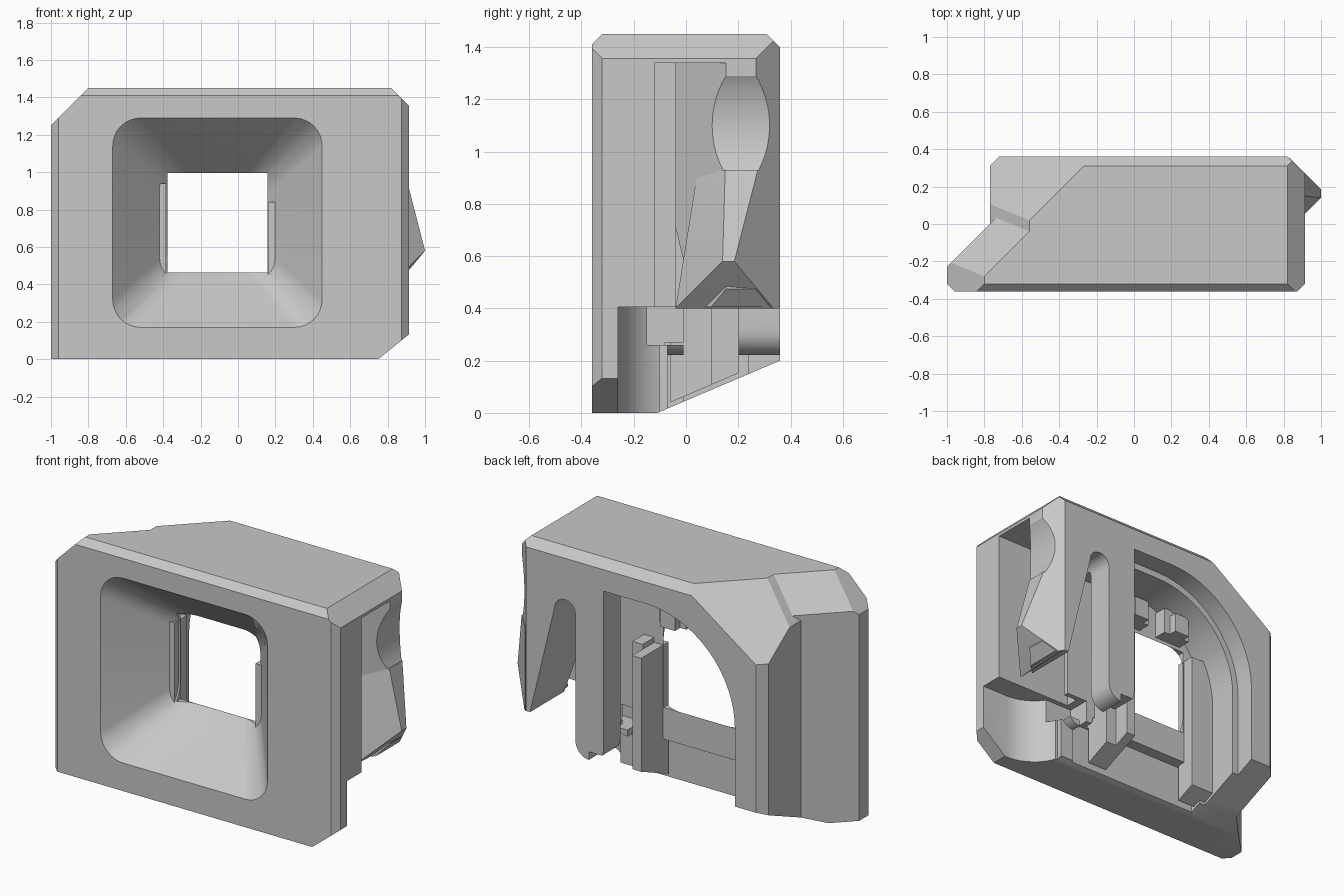
import bpy, bmesh, math

cube = bpy.data.objects.get("Cube")
if cube:
    bpy.data.objects.remove(cube, do_unlink=True)

grey = bpy.data.materials.new("plain grey")
grey.use_nodes = True
COLOUR = (0.58, 0.58, 0.58, 1)
grey.diffuse_color = COLOUR
grey.node_tree.nodes["Principled BSDF"].inputs["Base Color"].default_value = COLOUR


def finish(bm, name, cutter=False):
    bmesh.ops.recalc_face_normals(bm, faces=bm.faces)
    mesh = bpy.data.meshes.new(name)
    bm.to_mesh(mesh)
    bm.free()
    obj = bpy.data.objects.new(name, mesh)
    bpy.context.collection.objects.link(obj)
    mesh.materials.append(grey)
    if cutter:
        obj.hide_render = True
    return obj


def chamfered_block(name, planes):
    """Block trimmed by planes, each given as a point and an outward normal."""
    bm = bmesh.new()
    bmesh.ops.create_cube(bm, size=4)
    for point, normal in planes:
        bmesh.ops.bisect_plane(bm, geom=bm.verts[:] + bm.edges[:] + bm.faces[:],
                               plane_co=point, plane_no=normal, clear_outer=True)
        bmesh.ops.holes_fill(bm, edges=[e for e in bm.edges if e.is_boundary])
    return finish(bm, name)


def loft(name, rings, cutter=True):
    bm = bmesh.new()
    loops = [[bm.verts.new(p) for p in ring] for ring in rings]
    n = len(loops[0])
    for a, b in zip(loops, loops[1:]):
        for i in range(n):
            bm.faces.new((a[i], a[(i + 1) % n], b[(i + 1) % n], b[i]))
    bm.faces.new(loops[0])
    bm.faces.new(loops[-1])
    return finish(bm, name, cutter)


def prism_y(name, profile, y0, y1, cutter=True):
    return loft(name, [[(x, y, z) for x, z in profile] for y in (y0, y1)], cutter)


def prism_z(name, profile, z0, z1, cutter=True):
    return loft(name, [[(x, y, z) for x, y in profile] for z in (z0, z1)], cutter)


def box(name, x0, x1, y0, y1, z0, z1, cutter=True):
    return prism_y(name, [(x0, z0), (x1, z0), (x1, z1), (x0, z1)], y0, y1, cutter)


def arc(cx, cz, r, start, end, steps=16):
    angles = [math.radians(start + (end - start) * i / steps) for i in range(steps + 1)]
    return [(cx + r * math.cos(a), cz + r * math.sin(a)) for a in angles]


def rounded_square(cx, cz, half, r):
    h = half - r
    return [p for sx, sz, a in ((1, 1, 0), (-1, 1, 90), (-1, -1, 180), (1, -1, 270))
            for p in arc(cx + sx * h, cz + sz * h, r, a, a + 90, 8)]


def boolean(target, other, operation):
    mod = target.modifiers.new(other.name, "BOOLEAN")
    mod.object, mod.operation, mod.solver = other, operation, "EXACT"
    bpy.context.view_layer.objects.active = target
    bpy.ops.object.modifier_apply(modifier=mod.name)
    bpy.data.objects.remove(other, do_unlink=True)


# Housing: two chamfered blocks joined
TOP, BACK, DIAG = 1.45, 0.36, math.sqrt(2)
common = [((0, 0, 0), (0, 0, -1)), ((0, 0, TOP), (0, 0, 1)),
          ((0, -BACK, 0), (0, -1, 0)), ((0, BACK, 0), (0, 1, 0)),
          ((0.913, 0, 0), (1, 0, 0)),
          ((0.875, -BACK, 0), (1, -1, 0)),
          ((0.82, BACK, 0), (1, 1, 0)),
          ((0, -0.32, TOP), (0, -1, 1)), ((0, 0.31, TOP), (0, 1, 1)),
          ((0.82, 0, TOP), (1, 0, 1)),
          ((0.75, 0, 0), (0.13, 0, -0.16)),
          ((0, -0.11, 0), (0, 0.2, -0.47))]
housing = chamfered_block("housing", common + [
    ((-1, 0, 0), (-1, 0, 0)), ((-0.96, -BACK, 0), (-1, -1, 0)),
    ((-0.77, 0, 0), (-1, 1, 0)), ((-0.8, 0, TOP), (-1, 0, 1)),
    ((-0.52, 0, TOP), (-1, 1, DIAG))])
rear_block = chamfered_block("rear_block", common + [
    ((-0.77, 0, 0), (-1, 0, 0)), ((-0.72, BACK, 0), (-1, 1, 0)),
    ((-0.56, 0, TOP), (-1, 0, 1)), ((-0.58, 0, TOP), (-1, 1, DIAG))])
boolean(housing, rear_block, "UNION")

# Rear cavity with a stepped, arched rim
for name, r, y0 in (("outer_cavity", 0.6, 0.24), ("inner_cavity", 0.56, -0.01)):
    left = 0.02 - r
    profile = [(left, -0.2), (0.3, -0.2), (0.3, 0.67 + r)] + arc(0.02, 0.67, r, 90, 180)
    boolean(housing, prism_y(name, profile, y0, 0.6), "DIFFERENCE")
boolean(housing, box("lower_relief", -0.5, 0.4, -0.08, 0.6, -0.2, 0.27), "DIFFERENCE")

# Slot along the side that frees the latch
boolean(housing, prism_z("latch_slot", [(0.4, -0.12), (1.2, -0.12), (1.2, 0.44),
                                        (0.72, -0.04), (0.4, -0.04)], 0.4, 1.34), "DIFFERENCE")
boolean(housing, box("arm_gap", 0.25, 0.5, -0.01, 0.2, 0.2, 1.2), "DIFFERENCE")

# Space below the latch, with a hollow curved wall, and the passage under the arm
wall = arc(0.74, -0.01, 0.25, 180, 270, 12)
boolean(housing, prism_z("latch_clearance", [(0.49, 0.6)] + wall + [(1.3, -0.26), (1.3, 0.6)],
                         -0.2, 0.405), "DIFFERENCE")
boolean(housing, box("arm_passage", 0.35, 0.65, -0.15, 0.2, 0.26, 0.405), "DIFFERENCE")

# Wedge slot between latch and arm, and the rounded arm end
slot = [(0.8, -0.2), (0.8, 0.38)] + arc(0.56, 1.08, 0.07, 0, 180, 10) + [(0.49, -0.2)]
boolean(housing, prism_y("wedge_slot", slot, -0.1, 0.6), "DIFFERENCE")
tip = [(0.29, -0.2), (0.29, 0.315)] + arc(0.395, 0.315, 0.095, 180, 360, 12) + [(0.5, 0.315), (0.5, -0.2)]
boolean(housing, prism_y("arm_tip", tip, -0.07, 0.6), "DIFFERENCE")

# Shallow thumb scoop above the latch tooth, and the undercut below it
scoop = arc(1.23, 1.1, 0.37, 0, 360, 64)[:-1]
boolean(housing, prism_y("scoop", scoop, -0.04, 0.6), "DIFFERENCE")
undercut = [(0.82, 0.36), (1.0, 0.58), (1.1, 0.58), (1.1, 0.36)]
boolean(housing, prism_y("undercut", undercut, -0.06, 0.6), "DIFFERENCE")

# Tapered front opening and square window
CX, CZ = -0.11, 0.73
rings = []
for y, half, r in ((-0.37, 0.567, 0.15), (-BACK, 0.56, 0.15), (0.01, 0.25, 0.11)):
    rings.append([(x, y, z) for x, z in rounded_square(CX, CZ, half, r)])
boolean(housing, loft("funnel", rings), "DIFFERENCE")
boolean(housing, box("window", CX - 0.267, CX + 0.267, -0.2, 0.5,
                     CZ - 0.267, CZ + 0.267), "DIFFERENCE")

# Latch tooth as a convex wedge
bm = bmesh.new()
for p in ((1, 0.14, 0.58), (1, 0.185, 0.58), (0.91, 0.15, 0.93), (0.91, 0.275, 0.93),
          (0.82, -0.04, 0.4), (0.85, 0.335, 0.4), (0.83, 0.355, 0.4),
          (0.8, 0.04, 0.9), (0.83, 0.355, 0.9)):
    bm.verts.new(p)
bmesh.ops.convex_hull(bm, input=bm.verts[:])
tooth = finish(bm, "latch_tooth")

# Guide posts beside the window
parts = [housing, tooth]
for name, x0, x1, depth, top in (("left_guide_post", 0.16, 0.22, 0.2, 0.84),
                                 ("left_guide_block", 0.22, 0.29, 0.1, 0.87),
                                 ("right_guide_post", -0.54, -0.385, 0.06, 0.94)):
    side = [(-0.06, 0.04), (depth, 0.04 + 0.43 * (depth + 0.06)), (depth, top), (-0.06, top)]
    parts.append(loft(name, [[(x, y, z) for y, z in side] for x in (x0, x1)], False))

# Small stepped tabs above the window, mirrored about its centre
for side, word in ((-1, "right"), (1, "left")):
    a, b = sorted((CX + side * 0.1, CX + side * 0.2))
    for level, depth, grow in (("lower", 0.12, 0), ("upper", 0.07, 0.04)):
        parts.append(box(f"{word}_{level}_tab", a - grow, b + grow, -0.015, depth,
                         1.02, 1.14 + grow, False))

for obj in parts:
    bpy.ops.object.select_all(action="DESELECT")
    obj.select_set(True)
    bpy.context.view_layer.objects.active = obj
    bpy.ops.object.shade_smooth_by_angle(angle=math.radians(25))
